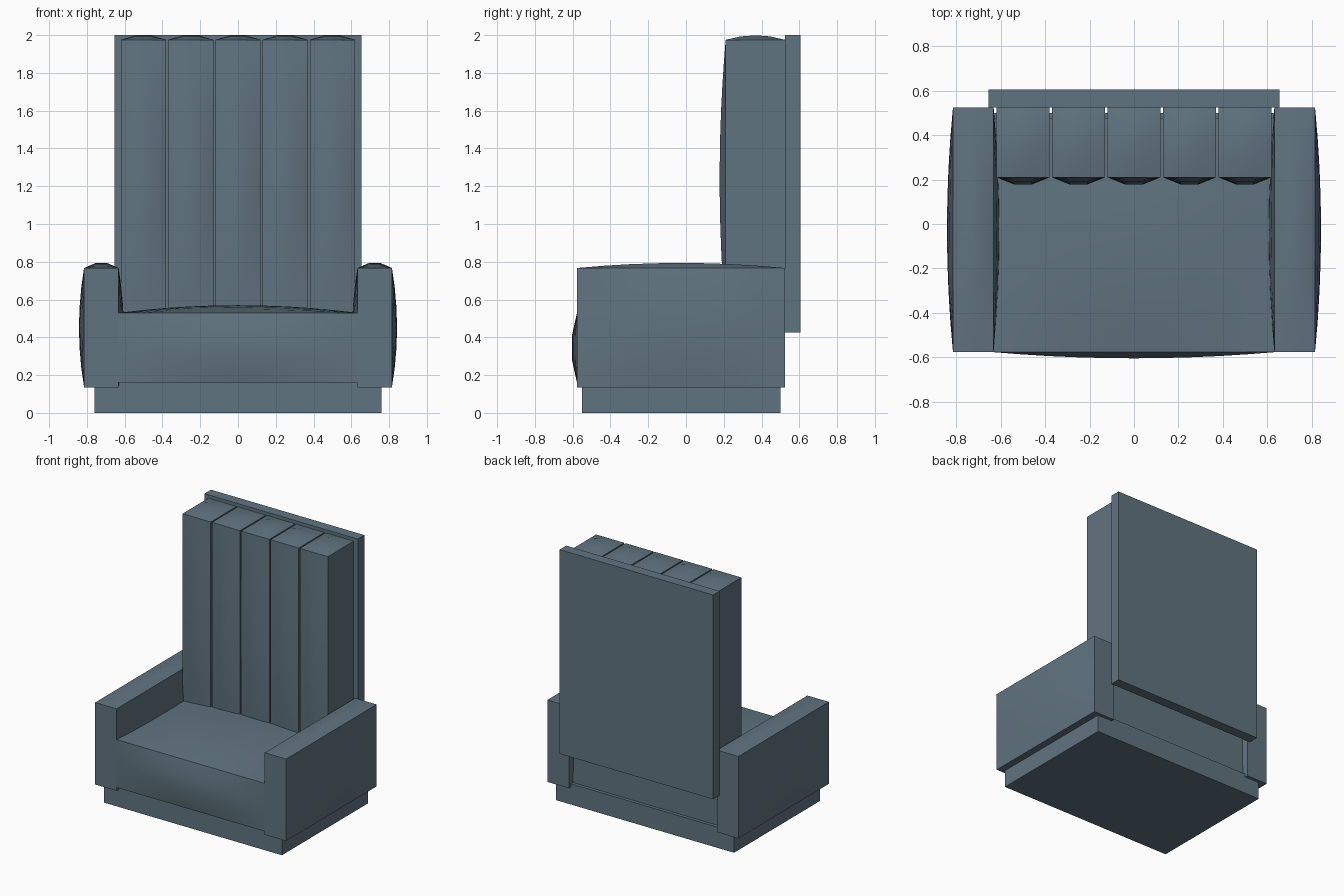
import bpy, bmesh, math
from mathutils import Vector

cube = bpy.data.objects.get("Cube")
if cube:
    bpy.data.objects.remove(cube, do_unlink=True)

fabric = bpy.data.materials.new("slate_blue_fabric")
fabric.use_nodes = True
colour = (0.118, 0.174, 0.216, 1)
fabric.diffuse_color = colour
fabric.node_tree.nodes["Principled BSDF"].inputs["Base Color"].default_value = colour


def block(name, low, high, segments=(1, 1, 1), puffs=None):
    """Box whose faces, keyed by (axis, side), can puff out as shallow domes with fixed rims."""
    puffs = puffs or {}
    bm = bmesh.new()
    for axis in range(3):
        a, b = (axis + 1) % 3, (axis + 2) % 3
        for side in (-1, 1):
            height = puffs.get((axis, side), 0)
            rows = []
            for i in range(segments[a] + 1):
                row = []
                for j in range(segments[b] + 1):
                    s, t = i / segments[a], j / segments[b]
                    p = Vector()
                    p[a] = low[a] + (high[a] - low[a]) * s
                    p[b] = low[b] + (high[b] - low[b]) * t
                    dome = 16 * s * (1 - s) * t * (1 - t)
                    p[axis] = (high if side > 0 else low)[axis] + side * height * dome
                    row.append(bm.verts.new(p))
                rows.append(row)
            for i in range(segments[a]):
                for j in range(segments[b]):
                    quad = [rows[i][j], rows[i + 1][j], rows[i + 1][j + 1], rows[i][j + 1]]
                    bm.faces.new(quad if side > 0 else quad[::-1])
    bmesh.ops.remove_doubles(bm, verts=bm.verts, dist=0.0001)
    bmesh.ops.recalc_face_normals(bm, faces=bm.faces)
    mesh = bpy.data.meshes.new(name)
    bm.to_mesh(mesh)
    bm.free()
    mesh.materials.append(fabric)
    obj = bpy.data.objects.new(name, mesh)
    bpy.context.collection.objects.link(obj)
    bpy.ops.object.select_all(action="DESELECT")
    obj.select_set(True)
    bpy.context.view_layer.objects.active = obj
    bpy.ops.object.shade_smooth_by_angle(angle=math.radians(35))
    return obj


X, Y, Z = range(3)

# Plinth and rear board
block("plinth", (-0.76, -0.55, 0), (0.76, 0.5, 0.16))
block("back_board", (-0.655, 0.525, 0.425), (0.655, 0.605, 2))

# Seat cushion, domed on top and in front
block("seat", (-0.632, -0.577, 0.16), (0.632, 0.475, 0.53), (10, 8, 3),
      {(Z, 1): 0.04, (Y, -1): 0.031})

# Armrests, domed on top and both sides
for name, side in (("left_arm", 1), ("right_arm", -1)):
    inner, outer = sorted((side * 0.632, side * 0.815))
    block(name, (inner, -0.577, 0.135), (outer, 0.525, 0.767), (3, 8, 6),
          {(Z, 1): 0.03, (X, -1): 0.027, (X, 1): 0.027})

# Upright back cushions, domed on the front and top
for i in range(5):
    x = (i - 2) * 0.25
    block(f"back_cushion_{i + 1}", (x - 0.12, 0.21, 0.5), (x + 0.12, 0.525, 1.975),
          (3, 4, 12), {(Y, -1): 0.036, (Z, 1): 0.027})
